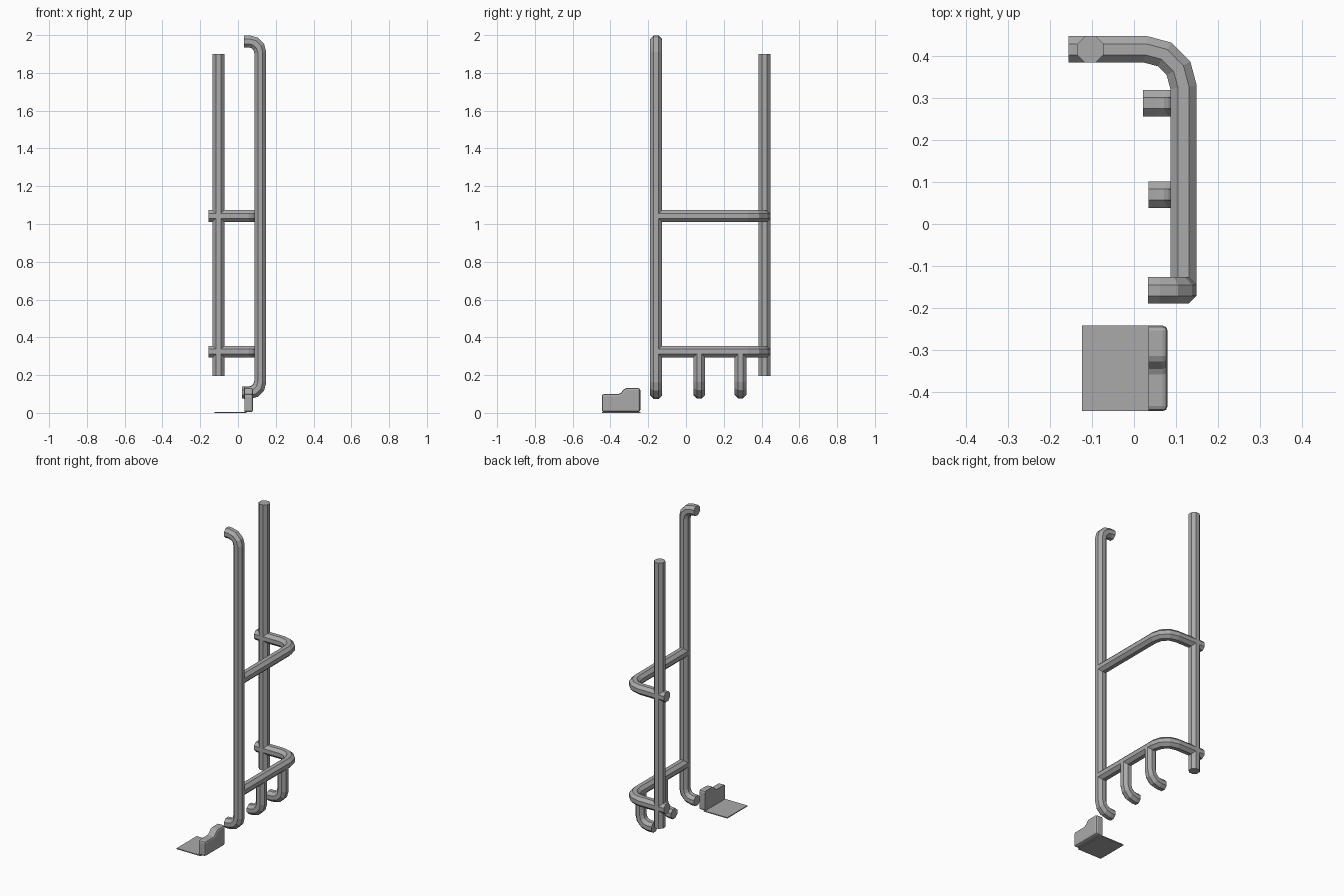
import bpy, bmesh, math
from mathutils import Vector

cube = bpy.data.objects.get("Cube")
if cube:
    bpy.data.objects.remove(cube, do_unlink=True)

metal = bpy.data.materials.new("grey_metal")
metal.use_nodes = True
grey = (0.4, 0.4, 0.4, 1)
metal.diffuse_color = grey
metal.node_tree.nodes["Principled BSDF"].inputs["Base Color"].default_value = grey

RADIUS, SIDES = 0.034, 8
FRONT_Y, SIDE_X, BACK_Y = -0.158, 0.118, 0.416


def finish(bm, name):
    bmesh.ops.recalc_face_normals(bm, faces=bm.faces)
    mesh = bpy.data.meshes.new(name)
    bm.to_mesh(mesh)
    bm.free()
    mesh.materials.append(metal)
    obj = bpy.data.objects.new(name, mesh)
    bpy.context.collection.objects.link(obj)
    return obj


def rounded(corners, bend, steps=3):
    """Replace the inner corners of a right-angled path by arcs."""
    pts = [Vector(c) for c in corners]
    path = [pts[0]]
    for a, b, c in zip(pts, pts[1:], pts[2:]):
        u, v = (a - b).normalized(), (c - b).normalized()
        for i in range(steps + 1):
            t = math.pi / 2 * i / steps
            path.append(b + bend * (u * (1 - math.sin(t)) + v * (1 - math.cos(t))))
    return path + [pts[-1]]


def pipe(name, corners, normal, bend=0.06):
    """Eight-sided tube swept along a flat path, normal to the path plane."""
    path = rounded(corners, bend)
    n = Vector(normal)
    bm = bmesh.new()
    rings = []
    for i, p in enumerate(path):
        before = (p - path[i - 1]).normalized() if i else None
        after = (path[i + 1] - p).normalized() if i < len(path) - 1 else None
        tangent = ((before or after) + (after or before)).normalized()
        side = n.cross(tangent)
        miter = 1 / tangent.dot(before or after)
        ring = []
        for k in range(SIDES):
            a = math.tau * (k + 0.5) / SIDES
            ring.append(bm.verts.new(p + RADIUS * (side * math.cos(a) * miter + n * math.sin(a))))
        rings.append(ring)
    for r, s in zip(rings, rings[1:]):
        for k in range(SIDES):
            m = (k + 1) % SIDES
            bm.faces.new((r[k], r[m], s[m], s[k]))
    bm.faces.new(rings[0])
    bm.faces.new(rings[-1])
    return finish(bm, name)


# Upright posts
pipe("front_post", [(0.033, FRONT_Y, 1.967), (SIDE_X, FRONT_Y, 1.967),
                    (SIDE_X, FRONT_Y, 0.105), (0.033, FRONT_Y, 0.105)], (0, 1, 0))
pipe("back_post", [(-0.104, BACK_Y, 0.195), (-0.104, BACK_Y, 1.9)], (0, 1, 0))

# Bent side rails
for name, z in (("lower_rail", 0.324), ("upper_rail", 1.042)):
    pipe(name, [(-0.156, BACK_Y, z), (SIDE_X, BACK_Y, z), (SIDE_X, FRONT_Y, z)],
         (0, 0, 1), bend=0.09)

# Hooks hanging from the lower rail
for name, y, end in (("front_hook", 0.07, 0.035), ("back_hook", 0.288, 0.022)):
    pipe(name, [(SIDE_X, y, 0.324), (SIDE_X, y, 0.108), (end, y, 0.108)], (0, 1, 0))

# Stepped foot block with softened outer edges
profile = [(-0.446, 0.004), (-0.242, 0.004), (-0.242, 0.132), (-0.315, 0.132),
           (-0.328, 0.126), (-0.345, 0.106), (-0.358, 0.1), (-0.446, 0.1)]
bm = bmesh.new()
base = bm.faces.new([bm.verts.new((0.034, y, z)) for y, z in profile])
top = bmesh.ops.extrude_face_region(bm, geom=[base])["geom"]
moved = [v for v in top if isinstance(v, bmesh.types.BMVert)]
bmesh.ops.translate(bm, verts=moved, vec=(0.046, 0, 0))
outer = [e for e in bm.edges if all(v.co.x > 0.07 for v in e.verts)]
ends = [e for e in bm.edges if abs(e.verts[0].co.x - e.verts[1].co.x) > 0.01
        and (e.verts[0].co.y < -0.44 or e.verts[0].co.y > -0.25 )]
bmesh.ops.bevel(bm, geom=outer + ends, offset=0.012, segments=2, profile=0.5,
                affect="EDGES")
finish(bm, "foot_block")

# Thin floor plate
bm = bmesh.new()
bmesh.ops.create_cube(bm, size=1)
bmesh.ops.scale(bm, verts=bm.verts, vec=(0.17, 0.204, 0.006))
bmesh.ops.translate(bm, verts=bm.verts, vec=(-0.039, -0.344, 0.006))
for v in bm.verts:
    v.co.z = max(v.co.z - 0.003, 0)
finish(bm, "floor_plate")
